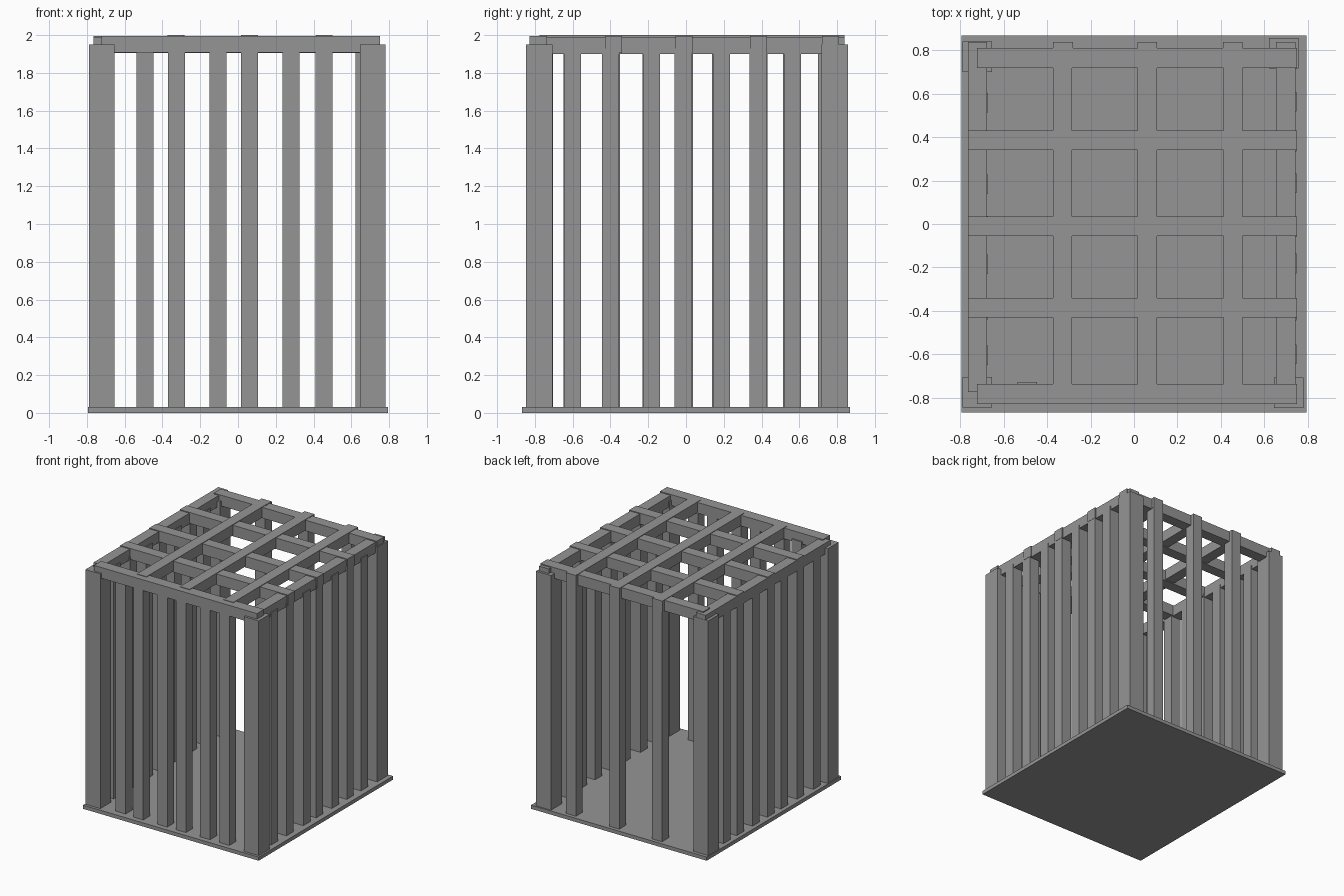
import bpy

if "Cube" in bpy.data.objects:
    bpy.data.objects.remove(bpy.data.objects["Cube"])

grey = bpy.data.materials.new("dark_grey")
grey.diffuse_color = (0.3, 0.3, 0.3, 1)
grey.use_nodes = True
grey.node_tree.nodes["Principled BSDF"].inputs["Base Color"].default_value = grey.diffuse_color


def box(name, x, y, z):
    """Axis-aligned box from (min, max) ranges."""
    bpy.ops.mesh.primitive_cube_add(
        size=1, location=[(r[0] + r[1]) / 2 for r in (x, y, z)])
    ob = bpy.context.object
    ob.name = name
    ob.scale = [r[1] - r[0] for r in (x, y, z)]
    bpy.ops.object.transform_apply(location=False, rotation=False, scale=True)
    ob.data.materials.append(grey)
    return ob


def span(c, w=0.09):
    return (c - w / 2, c + w / 2)


FLOOR = 0.03

# Floor slab
box("floor_slab", (-0.795, 0.795), (-0.868, 0.868), (0, FLOOR))

# Corner posts, slightly uneven
for name, x, y in (("front_left_post", -0.722, -0.775),
                   ("front_right_post", 0.713, -0.777),
                   ("back_left_post", -0.722, 0.77),
                   ("back_right_post", 0.69, 0.787)):
    box(name, span(x, 0.135), span(y, 0.14), (FLOOR, 1.95))

# Top frame
box("front_beam", (-0.723, 0.752), (-0.829, -0.737), (1.908, 1.996))
box("back_beam", (-0.723, 0.752), (0.72, 0.81), (1.908, 1.996))
box("left_beam", (-0.765, -0.678), (-0.775, 0.838), (1.9, 1.988))
box("right_beam", (0.655, 0.744), (-0.78, 0.838), (1.9, 1.988))

# Roof lattice
for x in (-0.329, 0.061, 0.457):
    box("roof_slat_long", span(x, 0.088), (-0.775, 0.838), (1.912, 2.0))
for y in (0.385, -0.01, -0.385):
    box("roof_slat_cross", (-0.765, 0.752), span(y), (1.905, 1.995))

# Front bars
for i, x in enumerate((-0.492, -0.325, -0.107, 0.062, 0.28, 0.455)):
    y = -0.771 if i == 0 else -0.782
    box("front_bar", span(x), span(y, 0.087), (FLOOR, 1.93))

# Back bars reach up over the beam
for x in (-0.325, 0.062, 0.455):
    box("back_bar", span(x), (0.75, 0.838), (FLOOR, 1.998))

# Side bars
for i, y in enumerate((-0.6, -0.4, -0.182, -0.015, 0.187, 0.38, 0.563)):
    box("right_bar", span(0.705), span(y), (FLOOR, 1.93))
    box("left_bar", span(-0.717), span(y + (0.006 if i % 2 else -0.004)),
        (FLOOR, 1.93))
